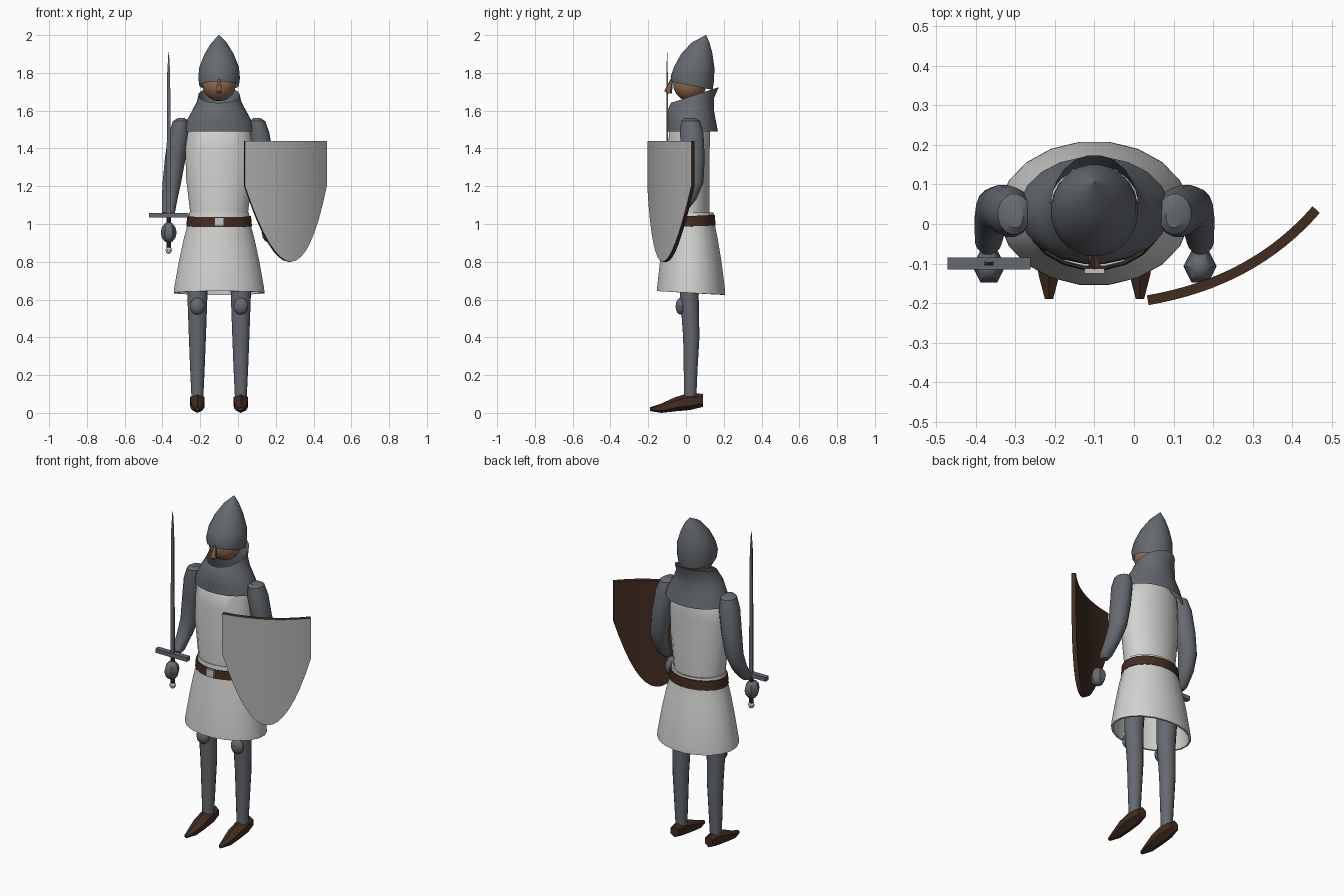
import bpy, bmesh, math
from mathutils import Matrix, Vector

if "Cube" in bpy.data.objects:
    bpy.data.objects.remove(bpy.data.objects["Cube"])

CX = -0.10  # body centre line
parts = []


def material(name, rgb):
    m = bpy.data.materials.new(name)
    m.use_nodes = True
    m.diffuse_color = (*rgb, 1)
    m.node_tree.nodes["Principled BSDF"].inputs["Base Color"].default_value = (*rgb, 1)
    return m


MAIL = material("mail grey", (0.13, 0.143, 0.16))
CLOTH = material("cloth white", (0.64, 0.64, 0.63))
LEATHER = material("leather brown", (0.055, 0.025, 0.015))
SKIN = material("skin", (0.29, 0.14, 0.08))
PAINT = material("shield grey", (0.43, 0.43, 0.43))
SILVER = material("silver", (0.55, 0.55, 0.56))


def finish(name, bm, *mats):
    bmesh.ops.recalc_face_normals(bm, faces=bm.faces)
    mesh = bpy.data.meshes.new(name)
    bm.to_mesh(mesh)
    bm.free()
    for m in mats:
        mesh.materials.append(m)
    ob = bpy.data.objects.new(name, mesh)
    bpy.context.collection.objects.link(ob)
    parts.append(ob)
    return ob


def loft(name, mat, rings, segs=20, axis="z", caps=True):
    """Skin rings of (x, y, z, radius a, radius b, optional tilt to the back)."""
    bm = bmesh.new()
    loops = []
    for x, y, z, a, b, *tilt in rings:
        rise = tilt[0] if tilt else 0
        loop = []
        for i in range(segs):
            t = 2 * math.pi * (i + 0.5) / segs
            c, s = math.cos(t), math.sin(t)
            co = (x + a * c, y + b * s, z + rise * s) if axis == "z" else (x + a * c, y, z + b * s)
            loop.append(bm.verts.new(co))
        loops.append(loop)
    for lo, hi in zip(loops, loops[1:]):
        for i in range(segs):
            j = (i + 1) % segs
            bm.faces.new((lo[i], lo[j], hi[j], hi[i]))
    if caps:
        bm.faces.new(loops[0])
        bm.faces.new(loops[-1])
    return finish(name, bm, mat)


def body(name, mat, rings, **kw):
    """Loft on the body's centre line from (y, z, a, b, tilt)."""
    return loft(name, mat, [(CX, *r) for r in rings], **kw)


def ball(name, mat, centre, radii, u=16, v=10):
    bm = bmesh.new()
    mtx = Matrix.Translation(centre) @ Matrix.Diagonal((*radii, 1)) @ Matrix.Rotation(math.pi / u, 4, "Z")
    bmesh.ops.create_uvsphere(bm, u_segments=u, v_segments=v, radius=1, matrix=mtx)
    return finish(name, bm, mat)


def box(name, mat, centre, size):
    bm = bmesh.new()
    bmesh.ops.create_cube(bm, size=1, matrix=Matrix.Translation(centre) @ Matrix.Diagonal((*size, 1)))
    return finish(name, bm, mat)


# Tunic: torso, open skirt, belt and buckle
body("tunic_torso", CLOTH, [
    (.012, 1.0, .15, .112), (.012, 1.06, .155, .114), (.012, 1.25, .178, .114),
    (.015, 1.4, .18, .112), (.02, 1.5, .17, .11), (.03, 1.54, .12, .09)])
skirt = body("tunic_skirt", CLOTH, [
    (.027, .635, .243, .183, -.01), (.027, .66, .241, .182, -.008), (.025, .8, .216, .165),
    (.022, .92, .19, .148), (.02, 1.0, .168, .134), (.02, 1.06, .16, .128)], caps=False)
skirt.modifiers.new("cloth", "SOLIDIFY").thickness = 0.012
belt = body("belt", LEATHER, [(.02, .988, .176, .138, .004), (.02, 1.042, .171, .135, .006)], caps=False)
belt.modifiers.new("strap", "SOLIDIFY").thickness = 0.012
box("belt_buckle", SILVER, (CX, -.119, 1.012), (.05, .012, .045))

# Head, nose, mail hood and pointed helmet
ball("head", SKIN, (CX, .02, 1.74), (.09, .09, .09))
body("nose", SKIN, [
    (-.072, 1.77, .006, .008), (-.086, 1.735, .013, .014),
    (-.094, 1.705, .018, .021), (-.086, 1.69, .011, .013)], segs=6)
body("mail_hood", MAIL, [
    (.035, 1.49, .191, .136), (.03, 1.54, .178, .131), (.024, 1.6, .144, .125, .005),
    (.03, 1.645, .118, .12, .022), (.047, 1.683, .11, .128, .042)], caps=False)
body("helmet", MAIL, [
    (.032, 1.732, .105, .11, -.022), (.034, 1.772, .111, .116, -.01), (.043, 1.83, .106, .108),
    (.057, 1.9, .078, .084), (.077, 1.96, .041, .048), (.105, 2.0, .002, .002)], segs=24, caps=False)

# Limbs, one pass for each side
for side, s in (("right", -1), ("left", 1)):
    arm = [(.20, .02, 1.56, .02, .03), (.203, .025, 1.545, .042, .052), (.212, .03, 1.48, .056, .064),
           (.232, .04, 1.35, .056, .06), (.25, .04, 1.22, .05, .054), (.262, .008, 1.13, .042, .048),
           (.268, -.04, 1.06, .035, .038), (.268, -.05, 1.04, .02, .022)]
    loft(side + "_arm", MAIL, [(CX + s * o, *r) for o, *r in arm], segs=16)
    ball(side + "_hand", MAIL, (CX + s * .267, -.107, .955), (.042, .048, .055), 6, 6)

    lx = CX + s * .115
    loft(side + "_leg", MAIL, [
        (lx, .03, .95, .065, .065), (lx, .018, .62, .054, .05), (lx, .028, .4, .046, .044),
        (lx, .025, .25, .04, .038), (lx, .022, .08, .032, .033)], segs=16)
    ball(side + "_knee_guard", MAIL, (lx, -.028, .565), (.04, .028, .045), 12, 8)
    loft(side + "_shoe", LEATHER, [
        (lx, .09, .066, .028, .034), (lx, .02, .061, .044, .046), (lx, -.06, .045, .042, .037),
        (lx, -.13, .025, .03, .025), (lx, -.19, .02, .012, .01)], segs=6, axis="y")

# Sword held upright in the right hand
sx, sy = CX - .267, -.10
loft("sword_blade", MAIL, [
    (sx, sy, 1.05, .018, .007), (sx, sy, 1.8, .011, .005), (sx, sy, 1.91, .002, .001)], segs=4)
box("sword_guard", MAIL, (sx, sy, 1.047), (.21, .03, .025))
loft("sword_grip", LEATHER, [(sx, sy, .87, .012, .012), (sx, sy, 1.04, .012, .012)], segs=8)
ball("sword_pommel", SILVER, (sx, sy, .862), (.018, .018, .02), 8, 6)

# Curved shield: straight top, parabolic lower edge, painted front on leather backing
p0, p1, p2 = Vector((.037, -.205)), Vector((.3075, -.159)), Vector((.47, .028))
bm = bmesh.new()
columns = []
COLS = 16
for i in range(COLS + 1):
    t = i / COLS
    p = p0 * (1 - t) ** 2 + p1 * 2 * t * (1 - t) + p2 * t * t
    low = 1.2 - .4 * (1 - (2 * t - 1) ** 2)
    columns.append([bm.verts.new((p.x, p.y, z)) for z in (low, 1.44)])
for a, b in zip(columns, columns[1:]):
    bm.faces.new((a[0], b[0], b[1], a[1]))
shield = finish("shield", bm, PAINT, LEATHER)
if shield.data.polygons[0].normal.y > 0:
    shield.data.flip_normals()
backing = shield.modifiers.new("backing", "SOLIDIFY")
backing.thickness = 0.025
backing.material_offset = backing.material_offset_rim = 1

# Apply thickness, then smooth while keeping hard edges
bpy.ops.object.select_all(action="DESELECT")
for ob in parts:
    ob.select_set(True)
bpy.context.view_layer.objects.active = shield
bpy.ops.object.convert(target="MESH")
bpy.ops.object.shade_smooth_by_angle(angle=math.radians(35))
